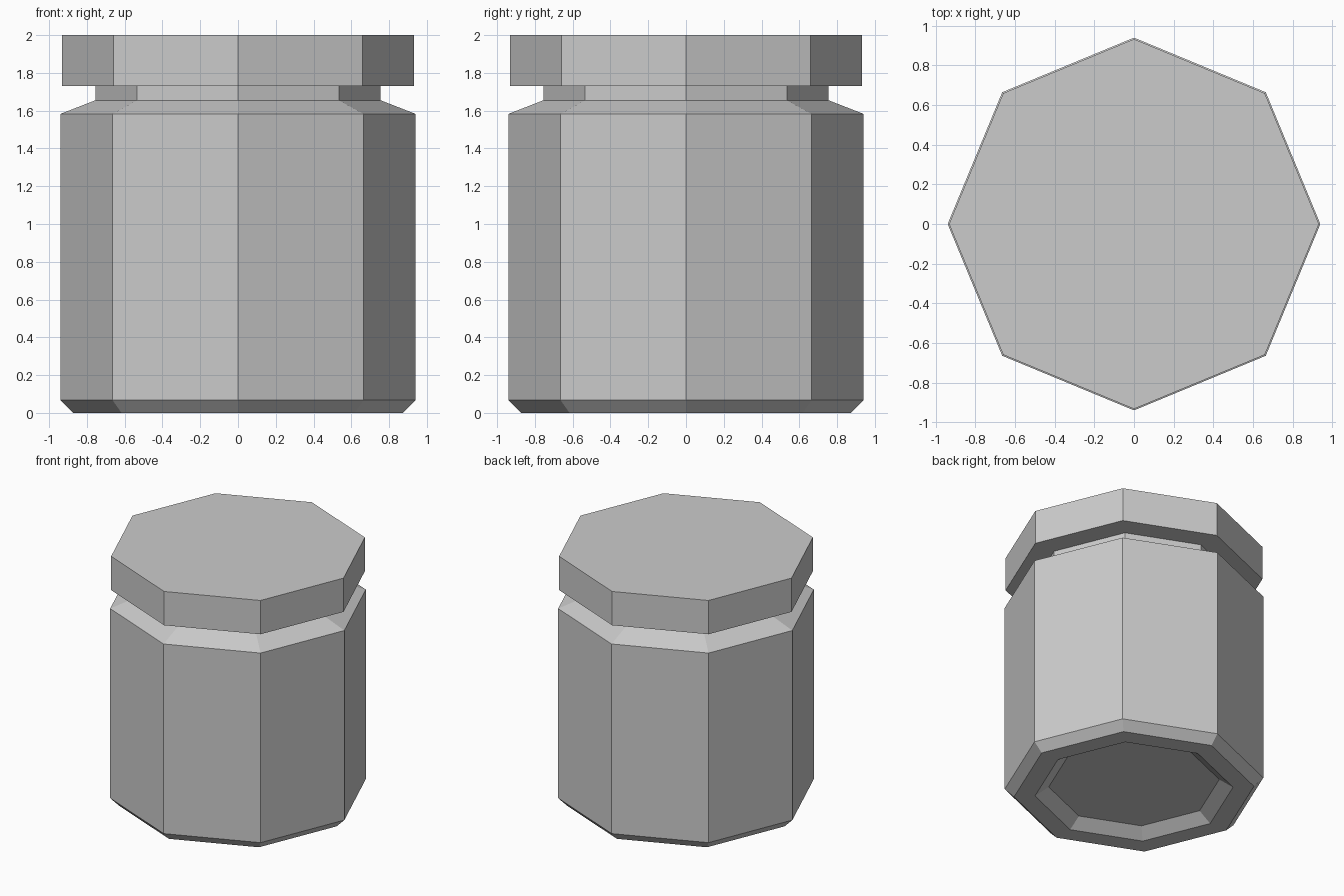
import bpy, bmesh
from math import cos, sin, pi

if "Cube" in bpy.data.objects:
    bpy.data.objects.remove(bpy.data.objects["Cube"])

SIDES = 8


def lathe(name, profile, cap_start=True, cap_end=True):
    """Turn a (radius, z) profile into a flat-faced eight-sided solid."""
    bm = bmesh.new()
    rings = [[bm.verts.new((r * cos(2 * pi * i / SIDES), r * sin(2 * pi * i / SIDES), z))
              for i in range(SIDES)] for r, z in profile]
    for a, b in zip(rings, rings[1:]):
        for i in range(SIDES):
            j = (i + 1) % SIDES
            bm.faces.new((a[i], a[j], b[j], b[i]))
    if cap_start:
        bm.faces.new(rings[0][::-1])
    if cap_end:
        bm.faces.new(rings[-1])
    mesh = bpy.data.meshes.new(name)
    bm.to_mesh(mesh)
    bm.free()
    obj = bpy.data.objects.new(name, mesh)
    bpy.context.collection.objects.link(obj)
    return obj


# Jar: recessed base, bevelled foot, straight wall, shoulder and neck (closed by the lid)
lathe("jar_body", [(0.62, 0.07), (0.72, 0.0), (0.872, 0.0), (0.94, 0.068),
                   (0.94, 1.583), (0.755, 1.655), (0.755, 1.73)], cap_end=False)

# Lid: plain octagonal slab
lathe("lid", [(0.933, 1.73), (0.933, 2.0)])
